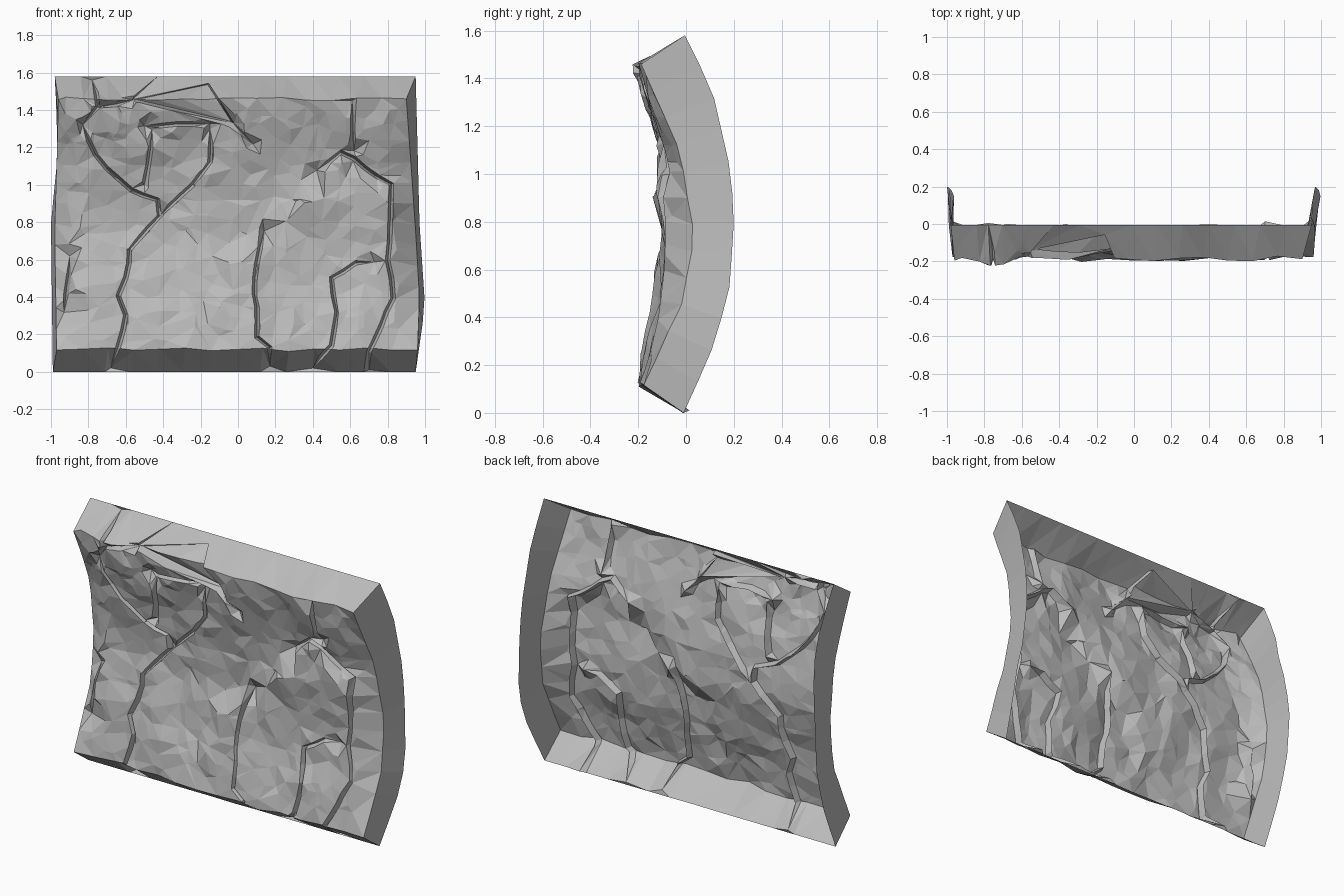
import bpy, random
from mathutils import Vector, noise
from mathutils.geometry import delaunay_2d_cdt, intersect_point_line, intersect_point_tri_2d

random.seed(4)
if "Cube" in bpy.data.objects:
    bpy.data.objects.remove(bpy.data.objects["Cube"], do_unlink=True)

stone = bpy.data.materials.new("grey stone")
stone.use_nodes = True
GREY = (0.5, 0.5, 0.5, 1)
stone.diffuse_color = GREY
stone.node_tree.nodes["Principled BSDF"].inputs["Base Color"].default_value = GREY

HEIGHT, TOP, BOTTOM = 1.58, 1.46, 0.12


def interp(table, key):
    """Piecewise linear lookup in (key, value) pairs."""
    for (a, va), (b, vb) in zip(table, table[1:]):
        if key <= b:
            return va + (vb - va) * max(0, key - a) / (b - a)
    return table[-1][1]


# Profiles along the height: depth of the face, its side edges and the rear rim
face = [(0, -.01), (BOTTOM, -.185), (.4, -.12), (.75, -.055), (1.1, -.09), (TOP, -.19), (HEIGHT, -.005)]
edge = [(0, -.01), (BOTTOM, -.18), (.45, -.02), (.75, .035), (1.1, -.03), (TOP, -.19), (HEIGHT, -.005)]
rim = [(0, -.01), (.24, .1), (.5, .18), (.78, .2), (1, .19), (1.35, .11), (HEIGHT, -.005)]
left_x = [(0, -.99), (BOTTOM, -.97), (.75, -.98), (TOP, -.96), (HEIGHT, -.98)]
right_x = [(0, .95), (BOTTOM, .96), (.4, .97), (.75, .95), (TOP, .9), (HEIGHT, .95)]
left_rim = [(0, -.99), (.8, -1), (1.2, -.96), (HEIGHT, -.98)]
right_rim = [(0, .95), (.35, 1), (.8, .97), (1.2, .96), (HEIGHT, .95)]
ridge = [(-.1, .6), (.1, .74), (.3, .88), (.42, 1.08), (.55, 1.18), (.68, 1.08), (.82, 1), (.9, .5)]

# Cracks as paths over the face
main_crack = [(-.83, 1.32), (-.76, 1.16), (-.57, .97), (-.43, .92), (-.42, .83), (-.58, .65),
              (-.6, .5), (-.64, .4), (-.6, .3), (-.64, .13), (-.68, .02)]
branch_crack = [(-.15, 1.3), (-.15, 1.12), (-.24, 1), (-.42, .83)]
middle_crack = [(.14, .76), (.09, .5), (.1, .18), (.17, .13), (.17, .03)]
slab_crack = [(.42, 1.08), (.55, 1.18), (.82, 1), (.8, .6), (.83, .4), (.7, .1), (.7, .01)]
low_crack = [(.73, .59), (.63, .58), (.5, .5), (.53, .32), (.5, .14), (.4, .02)]
short_cracks = [[(-.46, 1.3), (-.5, 1)], [(.61, 1.45), (.62, 1.18)], [(-.9, .62), (-.93, .32)],
                [(-.78, 1.56), (-.75, 1.42), (-.83, 1.32)], [(-.75, 1.42), (-.55, 1.46)],
                [(-.03, 1.33), (.08, 1.22)], [(-.5, 1.32), (-.15, 1.33)]]
cracks = [main_crack, branch_crack, middle_crack, slab_crack, low_crack] + short_cracks
WIDTH, DEPTH = .013, .04
notch = [Vector(p) for p in ((-.55, 1.46), (-.16, 1.54), (-.03, 1.33))]


def roughen(path, step=.09):
    """Split a path into short, slightly ragged pieces."""
    points = [Vector(path[0])]
    for a, b in zip(path, path[1:]):
        a, b = Vector(a), Vector(b)
        count = max(1, round((b - a).length / step))
        for i in range(1, count + 1):
            shake = random.uniform(-.008, .008) if i < count else 0
            points.append(a.lerp(b, i / count) + Vector((shake, shake / 2)))
    return points


cracks = [roughen(path) for path in cracks]


def crack_distance(p):
    best = 9
    for path in cracks:
        for a, b in zip(path, path[1:]):
            q, t = intersect_point_line(p, a, b)
            q = a.lerp(b, min(1, max(0, t)))
            best = min(best, (p - q.to_2d()).length)
    return best


def surface(p):
    """Turn a flat (x, height) position into a point on the rock face."""
    x, z = p
    l, r = interp(left_x, z), interp(right_x, z)
    x = min(r, max(l, x))
    inset = min(1, min(x - l, r - x) / .13)
    y = interp(edge, z) * (1 - inset) + interp(face, z) * inset
    # Roughness fades out towards the borders and the flat top
    ends = min(1, z / .12, max(0, HEIGHT - z) / .14)
    corner = max(0, 1 - (Vector((x, z)) - Vector((-.8, 1.4))).length / .4)
    rough = (.022 + .03 * corner) * ends * (.25 + .75 * inset)
    y += rough * noise.noise(Vector((x * 4, z * 3, 1))) * 1.5
    y += rough * noise.noise(Vector((x * 13, z * 8, 5)))
    y -= .03 * corner * ends * inset
    # Raised slab below the ridge line
    if -.1 < x < .9:
        drop = interp(ridge, x) - z
        y -= .045 * min(1, max(0, drop / .05)) * max(0, 1 - max(0, drop) / .7) * inset
    if intersect_point_tri_2d(Vector((x, z)), *notch):
        y += .05
    if 0 < z < HEIGHT and l < x < r and crack_distance(Vector((x, z))) < WIDTH * .5:
        y += DEPTH
    wobble = .02 * noise.noise(Vector((x * 5, 0, z))) * ends
    return Vector((x, y, z + wobble))


points, lines = [], []


def add_line(path, closed=False):
    start = len(points)
    points.extend(Vector(p) for p in path)
    lines.extend((i, i + 1) for i in range(start, len(points) - 1))
    if closed:
        lines.append((len(points) - 1, start))


# Outer border and the creases at the top and bottom
levels = [0, BOTTOM] + [BOTTOM + (TOP - BOTTOM) * i / 12 for i in range(1, 13)] + [HEIGHT]
columns = [i / 14 for i in range(15)]


def across(z):
    l, r = interp(left_x, z), interp(right_x, z)
    return [(l + (r - l) * c, z) for c in columns]


right_side = [(interp(right_x, z), z) for z in levels]
left_side = [(interp(left_x, z), z) for z in levels]
add_line(across(0)[:-1] + right_side[:-1] + across(HEIGHT)[:0:-1] + left_side[:0:-1], True)
add_line(across(TOP)[1:-1])
add_line(across(BOTTOM)[1:-1])

# Grooves: two lips and a sunken floor line
for path in cracks:
    lips = [[path[0]], [path[0]]]
    for i in range(1, len(path) - 1):
        along = (path[i + 1] - path[i - 1]).normalized()
        out = Vector((-along.y, along.x)) * WIDTH
        lips[0].append(path[i] + out)
        lips[1].append(path[i] - out)
    for lip in lips:
        add_line(lip + [path[-1]])
    add_line(path)

# Notch in the top ledge, with a step all round
centre = sum(notch, Vector((0, 0))) / 3
for scale in (.97, 1.04):
    add_line([centre + (p - centre) * scale for p in notch], True)

# Scattered points that break the face into facets
for i in range(26):
    for j in range(15):
        x = -.93 + 1.82 * (i + random.uniform(-.1, 1)) / 26
        z = .16 + 1.27 * (j + random.random()) / 15
        points.append(Vector((x, z)))
for i in range(40):
    points.append(Vector((random.uniform(-.94, -.5), random.uniform(1.2, 1.53))))


def build(name, verts, faces):
    mesh = bpy.data.meshes.new(name)
    mesh.from_pydata(verts, [], faces)
    mesh.materials.append(stone)
    mesh.validate()
    obj = bpy.data.objects.new(name, mesh)
    bpy.context.collection.objects.link(obj)
    return obj


flat, _, tris, *_ = delaunay_2d_cdt(points, lines, [], 1, 1e-4)
build("rock_face", [surface(p) for p in flat], [tuple(t) for t in tris])

# Side flanges running back to the curved rim
for name, front, back in (("left_flange", right_side, right_rim), ("right_flange", left_side, left_rim)):
    inner = [surface(p) for p in front[1:-1]]
    outer = []
    for i in range(len(inner)):
        z = HEIGHT * i / (len(inner) - 1)
        outer.append(Vector((interp(back, z), interp(rim, z), z)))
    n = len(inner)
    quads = [(i, i + 1, n + i + 1, n + i) for i in range(n - 1)]
    if name == "left_flange":
        quads = [q[::-1] for q in quads]
    build(name, inner + outer, quads)
